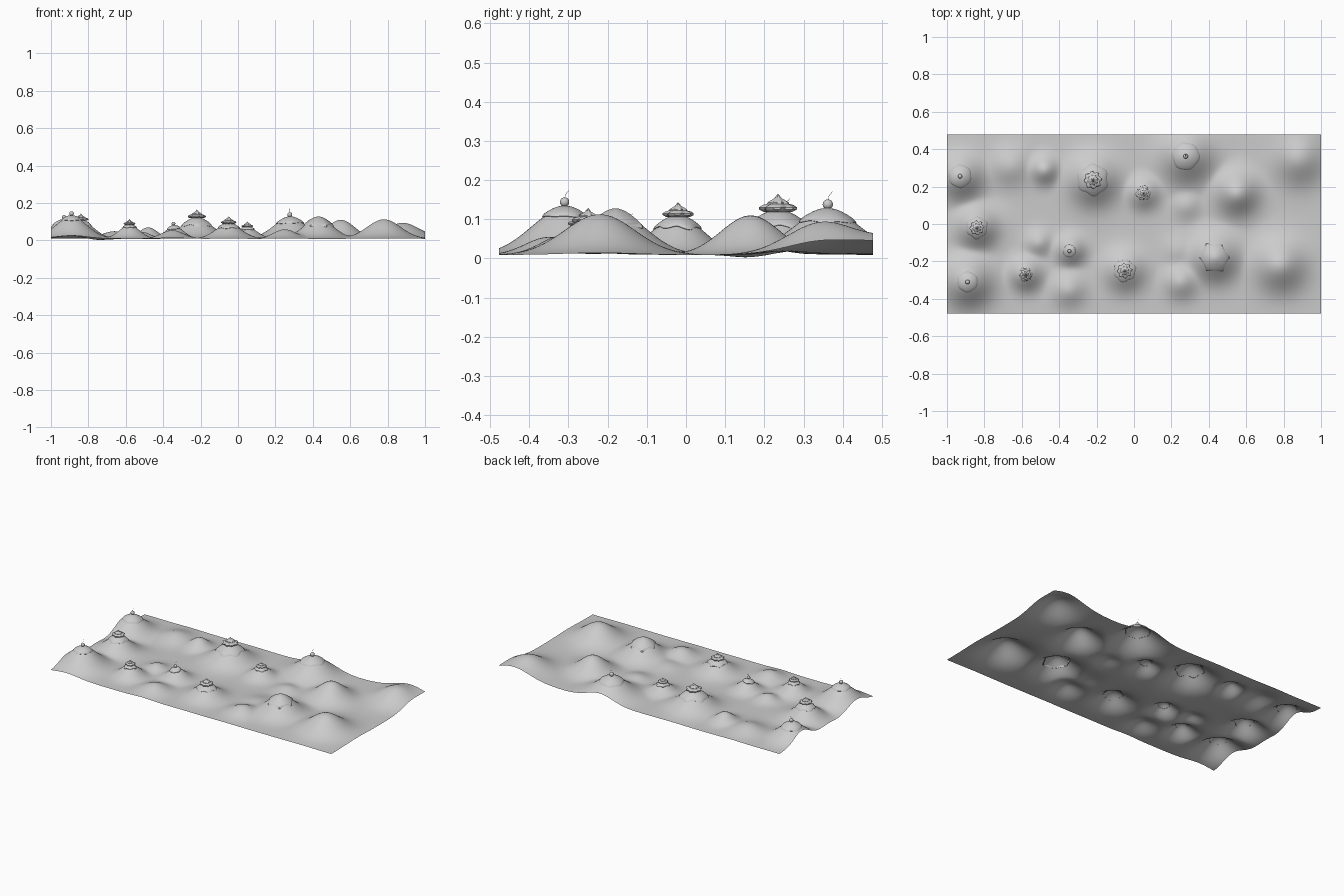
import bpy, bmesh, math
from mathutils import Vector

if "Cube" in bpy.data.objects:
    bpy.data.objects.remove(bpy.data.objects["Cube"])

BASE = 0.009
# hills: x, y, top z, spread
HILLS = [
    (-0.93, 0.25, 0.108, 0.075), (-0.84, -0.02, 0.105, 0.07), (-0.89, -0.31, 0.128, 0.085),
    (-0.58, -0.27, 0.082, 0.055), (-0.34, -0.14, 0.076, 0.05), (-0.05, -0.25, 0.088, 0.07),
    (0.05, 0.165, 0.07, 0.055), (0.28, 0.36, 0.122, 0.09), (-0.22, 0.235, 0.118, 0.085),
    (0.43, -0.18, 0.118, 0.08), (0.55, 0.165, 0.11, 0.075), (0.78, -0.22, 0.113, 0.09),
    (0.88, 0.35, 0.092, 0.09), (0.25, -0.31, 0.06, 0.06), (-0.51, -0.10, 0.045, 0.045),
    (-0.35, -0.35, 0.055, 0.06), (-0.48, 0.29, 0.07, 0.05), (0.28, 0.10, 0.035, 0.05),
    (-0.66, 0.31, 0.05, 0.07), (0.90, 0.48, 0.06, 0.12), (0.24, -0.14, 0.03, 0.06),
]


def height(x, y):
    total = 0.0
    for hx, hy, top, s in HILLS:
        d2 = (x - hx) ** 2 + (y - hy) ** 2
        total += ((top - BASE) * math.exp(-d2 / (2 * s * s))) ** 2.5
    dip = 0.009 * math.exp(-((x + 0.76) ** 2 + (y - 0.16) ** 2) / 0.012)
    return BASE + total ** 0.4 - dip


def finish(name, bm, angle=40):
    bmesh.ops.recalc_face_normals(bm, faces=bm.faces)
    me = bpy.data.meshes.new(name)
    bm.to_mesh(me)
    bm.free()
    ob = bpy.data.objects.new(name, me)
    bpy.context.collection.objects.link(ob)
    bpy.context.view_layer.objects.active = ob
    ob.select_set(True)
    bpy.ops.object.shade_smooth_by_angle(angle=math.radians(angle))
    ob.select_set(False)
    return ob


def skin(bm, rings, tip):
    """Bridge closed rings of points, then close to a tip."""
    rows = [[bm.verts.new(p) for p in r] for r in rings]
    n = len(rows[0])
    for a, b in zip(rows, rows[1:]):
        for i in range(n):
            bm.faces.new((a[i], a[(i + 1) % n], b[(i + 1) % n], b[i]))
    t = bm.verts.new(tip)
    for i in range(n):
        bm.faces.new((rows[-1][i], rows[-1][(i + 1) % n], t))


# rolling ground sheet
bm = bmesh.new()
bmesh.ops.create_grid(bm, x_segments=160, y_segments=76, size=1)
for v in bm.verts:
    v.co.y *= 0.478
    v.co.z = height(v.co.x, v.co.y)
ground = finish("ground", bm)
if sum(p.normal.z for p in ground.data.polygons) < 0:
    ground.data.flip_normals()


# icing draped over a hill with a rounded lip and wavy rim
def icing(name, x, y, r, thick=0.007, wave=0.07, lobes=6, n=48):
    bm = bmesh.new()
    rings = []
    for f, lift in [(0.95, -0.3), (1.0, 0.3), (0.97, 0.75), (0.88, 1), (0.7, 1),
                    (0.5, 1), (0.3, 1), (0.12, 1)]:
        ring = []
        for i in range(n):
            a = math.tau * i / n
            rr = r * f * (1 + wave * f * (math.sin(lobes * a + x * 9) + 0.5 * math.sin(3 * a + y * 20)))
            px = max(-1, x + rr * math.cos(a))
            py = y + rr * math.sin(a)
            ring.append((px, py, height(px, py) + thick * lift))
        rings.append(ring)
    skin(bm, rings, (x, y, height(x, y) + thick))
    finish(name, bm)


# piped star dollop with twisted ridges
def dollop(name, x, y, r, h, points=8):
    bm = bmesh.new()
    z0 = height(x, y) + 0.001
    n = points * 4
    prof = [(0.75, 0.0), (0.98, 0.13), (1.0, 0.25), (0.82, 0.38), (0.6, 0.44),
            (0.58, 0.52), (0.42, 0.63), (0.2, 0.76), (0.09, 0.9)]
    rings = []
    for f, z in prof:
        rings.append([])
        for i in range(n):
            a = math.tau * i / n
            rr = r * f * (1 + 0.12 * math.cos(points * a))
            t = a + 0.6 * z
            rings[-1].append((x + rr * math.cos(t), y + rr * math.sin(t), z0 + h * z))
    skin(bm, rings, (x, y, z0 + h))
    finish(name, bm)


# cherry with a thin bent stem
def cherry(name, x, y, z, r):
    bm = bmesh.new()
    bmesh.ops.create_uvsphere(bm, u_segments=20, v_segments=12, radius=r)
    bmesh.ops.translate(bm, verts=bm.verts, vec=Vector((x, y, z)))
    finish(name, bm)
    cu = bpy.data.curves.new(name + "_stem", 'CURVE')
    cu.dimensions = '3D'
    cu.bevel_depth = 0.0006
    cu.bevel_resolution = 1
    sp = cu.splines.new('POLY')
    sp.points.add(2)
    for p, (dy, dz) in zip(sp.points, [(0, 0.8), (0.25, 1.7), (0.9, 2.5)]):
        p.co = (x, y + dy * r, z + dz * r, 1)
    bpy.context.collection.objects.link(bpy.data.objects.new(name + "_stem", cu))


# hills topped with a dollop: x, y, icing radius, dollop radius, dollop height
for k, (x, y, r, dr, dh) in enumerate([
        (-0.22, 0.235, 0.083, 0.044, 0.046), (-0.84, -0.02, 0.058, 0.036, 0.038),
        (-0.05, -0.25, 0.059, 0.037, 0.040), (-0.58, -0.27, 0.036, 0.028, 0.032),
        (0.05, 0.165, 0.038, 0.028, 0.030)]):
    icing(f"icing_{k}", x, y, r)
    dollop(f"cream_dollop_{k}", x, y, dr, dh)

# hills topped with a cherry: x, y, icing radius, cherry height, cherry radius
for k, (x, y, r, z, cr) in enumerate([
        (-0.93, 0.255, 0.062, 0.124, 0.012), (-0.89, -0.31, 0.055, 0.144, 0.012),
        (0.277, 0.362, 0.074, 0.138, 0.013), (-0.345, -0.145, 0.034, 0.09, 0.010)]):
    icing(f"cherry_icing_{k}", x, y, r, wave=0.03)
    cherry(f"cherry_{k}", x, y, z, cr)

# coarse six-sided icing slab
icing("angular_icing", 0.43, -0.18, 0.083, thick=0.01, wave=0.05, lobes=2, n=6)
